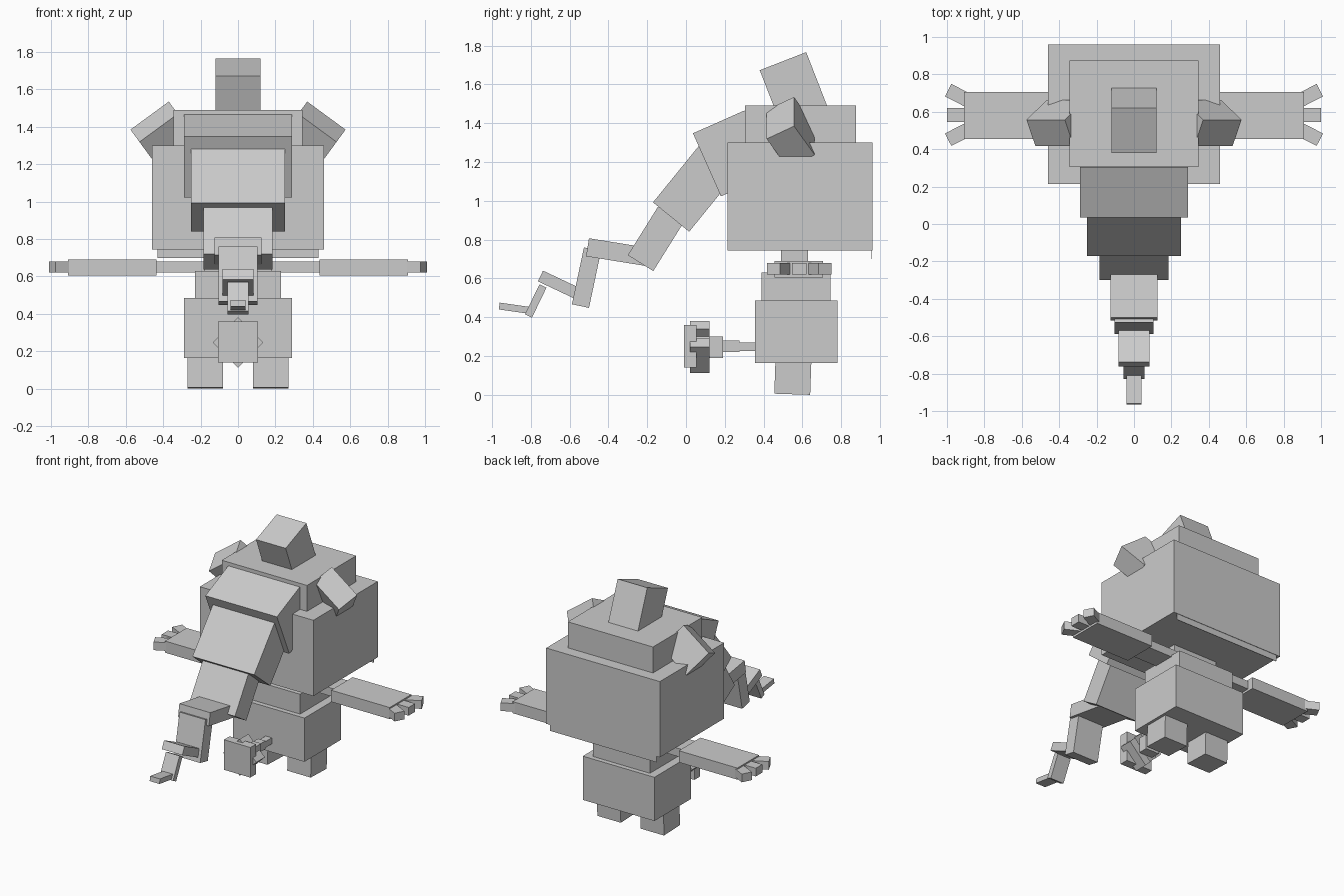
import bpy, bmesh, math
from mathutils import Vector

if "Cube" in bpy.data.objects:
    bpy.data.objects.remove(bpy.data.objects["Cube"], do_unlink=True)

grey = bpy.data.materials.new("plain grey")
grey.use_nodes = True
grey.diffuse_color = (0.6, 0.6, 0.6, 1)
grey.node_tree.nodes["Principled BSDF"].inputs["Base Color"].default_value = (0.6, 0.6, 0.6, 1)


def block(name, corner, e1, e2, e3):
    """Box given by one corner and three edge vectors."""
    o, a, b, c = (Vector(v) for v in (corner, e1, e2, e3))
    bm = bmesh.new()
    bmesh.ops.create_cube(bm, size=1)
    for v in bm.verts:
        x, y, z = v.co + Vector((0.5, 0.5, 0.5))
        v.co = o + a * x + b * y + c * z
    bmesh.ops.recalc_face_normals(bm, faces=bm.faces)
    mesh = bpy.data.meshes.new(name)
    bm.to_mesh(mesh)
    bm.free()
    mesh.materials.append(grey)
    obj = bpy.data.objects.new(name, mesh)
    bpy.context.collection.objects.link(obj)
    return obj


def box(name, x0, x1, y0, y1, z0, z1):
    return block(name, (x0, y0, z0), (x1 - x0, 0, 0), (0, y1 - y0, 0), (0, 0, z1 - z0))


def tilted(name, half, top, low, depth):
    """Centred box: front edge from top to low in (y, z), thickness behind it."""
    d = Vector((0, low[0] - top[0], low[1] - top[1]))
    back = Vector((0, -d.z, d.y)).normalized() * depth
    return block(name, (-half, *top), (2 * half, 0, 0), d, back)


def turned(name, centre, length, width, angle, axes, low, high):
    """Box turned in the plane of two axes, spanning low..high on the third."""
    i, j = axes
    k = 3 - i - j
    u, v, w, o = Vector(), Vector(), Vector(), Vector()
    u[i], u[j] = length * math.cos(angle), length * math.sin(angle)
    v[i], v[j] = -width * math.sin(angle), width * math.cos(angle)
    w[k] = high - low
    o[i], o[j], o[k] = centre[0], centre[1], low
    return block(name, o - u / 2 - v / 2, u, v, w)


# Body and head
box("torso", -0.29, 0.29, 0.355, 0.78, 0.165, 0.485)
box("chest", -0.23, 0.23, 0.39, 0.745, 0.485, 0.63)
box("neck", -0.18, 0.18, 0.49, 0.63, 0.63, 0.745)
box("head", -0.46, 0.46, 0.215, 0.96, 0.745, 1.30)
box("head_cap", -0.345, 0.345, 0.305, 0.875, 1.29, 1.49)
box("nape_plate", -0.43, 0.43, 0.953, 0.957, 0.70, 0.75)
tilted("crest", 0.12, (0.38, 1.673), (0.50, 1.365), 0.257)

# Trunk, from the brow to the tip
trunk = [
    ("brow", 0.29, (0.036, 1.348), (0.18, 1.023), 0.29),
    ("trunk_root", 0.25, (0.072, 1.29), (-0.17, 0.992), 0.24),
    ("trunk_upper", 0.185, (-0.144, 0.97), (-0.30, 0.72), 0.155),
    ("trunk_bend", 0.125, (-0.50, 0.807), (-0.515, 0.714), 0.31),
    ("trunk_middle", 0.105, (-0.526, 0.76), (-0.588, 0.467), 0.09),
    ("trunk_step", 0.083, (-0.737, 0.64), (-0.763, 0.585), 0.20),
    ("trunk_lower", 0.055, (-0.755, 0.57), (-0.83, 0.415), 0.04),
    ("trunk_tip", 0.04, (-0.96, 0.475), (-0.965, 0.44), 0.165),
]
for part in trunk:
    tilted(*part)

# Paired ears, arms, fingers and legs
for side, s in (("left", 1), ("right", -1)):
    roll, pitch = math.radians(36.2), math.radians(30)
    out = Vector((s * math.cos(roll), 0, -math.sin(roll)))
    down = Vector((-s * math.sin(roll), 0, -math.cos(roll)))
    fore = Vector((0, -1, 0))
    block(side + "_ear", (s * 0.37, 0.557, 1.535), out * 0.254,
          (fore * math.cos(pitch) + down * math.sin(pitch)) * 0.163,
          (down * math.cos(pitch) - fore * math.sin(pitch)) * 0.213)
    box(side + "_upper_arm", s * 0.1, s * 0.44, 0.50, 0.66, 0.62, 0.68)
    box(side + "_forearm", s * 0.435, s * 0.91, 0.455, 0.705, 0.605, 0.69)
    for name, y, turn in (("front", 0.478, -1), ("middle", 0.583, 0), ("rear", 0.688, 1)):
        turned(f"{side}_{name}_finger", (s * 0.94, y), 0.12, 0.075,
               s * turn * math.radians(27), (0, 1), 0.62, 0.68)
    block(side + "_leg", (s * 0.08, 0.455, 0.006), (s * 0.19, 0, 0),
          (0, 0.185, -0.006), (0, 0.006, 0.17))

# Tail-like stem with a plate on its end, in front of the torso
box("stem_base", -0.025, 0.025, 0.275, 0.36, 0.225, 0.27)
box("stem_middle", -0.03, 0.03, 0.19, 0.275, 0.22, 0.28)
box("stem_end", -0.055, 0.055, 0.12, 0.19, 0.19, 0.30)
box("end_plate", -0.107, 0.107, -0.01, 0.055, 0.14, 0.36)
# Turned knot behind the plate: two parallel bars and a cross bar
q = math.radians(45)
for name, off in (("lower", 0.065), ("upper", -0.065)):
    turned(name + "_knot_bar", (off * math.cos(q), 0.247 - off * math.sin(q)),
           0.19, 0.06, q, (0, 2), 0.02, 0.12)
turned("knot_cross_bar", (0, 0.247), 0.08, 0.12, q, (0, 2), 0.02, 0.12)
